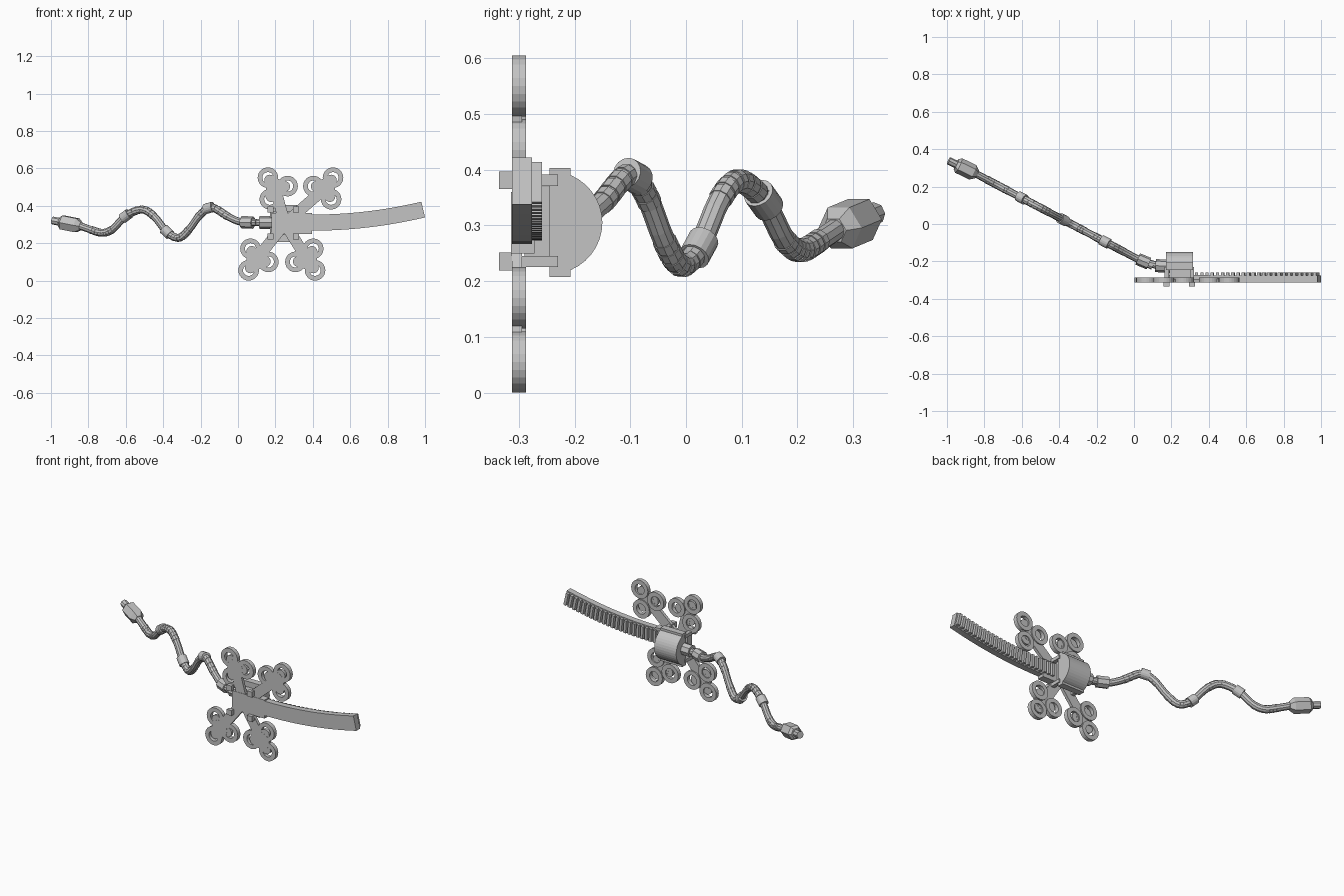
import bpy, math
from mathutils import Vector

cube = bpy.data.objects.get("Cube")
if cube:
    bpy.data.objects.remove(cube, do_unlink=True)

grey = bpy.data.materials.new("light_grey")
grey.use_nodes = True
tone = (0.55, 0.55, 0.55, 1)
grey.diffuse_color = tone
grey.node_tree.nodes["Principled BSDF"].inputs["Base Color"].default_value = tone


def build(name, verts, faces):
    mesh = bpy.data.meshes.new(name)
    mesh.from_pydata(verts, [], faces)
    mesh.materials.append(grey)
    obj = bpy.data.objects.new(name, mesh)
    bpy.context.collection.objects.link(obj)
    return obj


def prism(name, outline, lo, hi, axis="y"):
    """Extrude an (x, z) outline along y, or a (y, z) outline along x."""
    place = (lambda p, d: (p[0], d, p[1])) if axis == "y" else (lambda p, d: (d, p[0], p[1]))
    n = len(outline)
    area = sum(outline[i - 1][0] * outline[i][1] - outline[i][0] * outline[i - 1][1] for i in range(n))
    if (area > 0) == (axis == "x"):
        outline = outline[::-1]
    # outlines now run so that the low end faces away from the high end
    verts = [place(p, lo) for p in outline] + [place(p, hi) for p in outline]
    sides = [(i, i + n, (i + 1) % n + n, (i + 1) % n) for i in range(n)]
    faces = [tuple(range(n)), tuple(range(2 * n - 1, n - 1, -1))] + sides
    obj = build(name, verts, faces)
    obj.data.validate()
    return obj


def box(name, x0, x1, y0, y1, z0, z1):
    return prism(name, [(x0, z0), (x1, z0), (x1, z1), (x0, z1)], y0, y1)


def circle(cx, cz, r, n=24):
    return [(cx + r * math.cos(math.tau * i / n), cz + r * math.sin(math.tau * i / n)) for i in range(n)]


def ring(name, cx, cz, outer, inner, y0, y1, n=24):
    loops = [(outer, y0), (outer, y1), (inner, y1), (inner, y0)]
    verts = [(x, y, z) for r, y in loops for x, z in circle(cx, cz, r, n)]
    faces = []
    for k in range(4):
        for i in range(n):
            j, m = (i + 1) % n, (k + 1) % 4
            faces.append((k * n + i, m * n + i, m * n + j, k * n + j))
    return build(name, verts, faces)


def rod(name, a, b, r0, r1=None, n=10):
    """Tapered rod between two points."""
    a, b = Vector(a), Vector(b)
    r1 = r0 if r1 is None else r1
    rot = (b - a).to_track_quat("Z", "Y")
    verts = []
    for c, r in ((a, r0), (b, r1)):
        verts += [c + rot @ Vector((x, y, 0)) for x, y in circle(0, 0, r, n)]
    faces = [(i, (i + 1) % n, (i + 1) % n + n, i + n) for i in range(n)]
    faces += [tuple(range(n - 1, -1, -1)), tuple(range(n, 2 * n))]
    return build(name, verts, faces)


FRONT, BACK, WEB = -0.312, -0.287, -0.294

# Four arms, each ending in a three-lobed clover
hub = Vector((0.25, 0.305))
clovers = {
    "upper_right": (0.16, 0.55, -1, 1), "upper_left": (0.508, 0.55, 1, 1),
    "lower_right": (0.057, 0.055, -1, -1), "lower_left": (0.412, 0.055, 1, -1),
}
for side, (ox, oz, sx, sz) in clovers.items():
    lobes = [Vector((ox, oz)), Vector((ox - 0.01 * sx, oz - 0.115 * sz)),
             Vector((ox - 0.105 * sx, oz - 0.045 * sz))]
    core = sum(lobes, Vector((0, 0))) / 3
    along = (core - hub).normalized()
    across = Vector((-along.y, along.x)) * 0.03
    prism(side + "_arm", [hub - across, core - across, core + across, hub + across], FRONT, WEB)
    prism(side + "_core", circle(core.x, core.y, 0.05), FRONT, WEB)
    for c in lobes:
        ring(side + "_lobe_ring", c.x, c.y, 0.055, 0.03, FRONT, BACK)
        plug = c + (core - c).normalized() * 0.016
        prism(side + "_lobe_web", circle(plug.x, plug.y, 0.029), FRONT + 0.001, WEB - 0.001)

# Curved toothed strip
def strip_point(x, offset):
    slope = 0.4 * (x - 0.4) if x > 0.4 else 0
    mid = 0.31 + 0.2 * max(x - 0.4, 0) ** 2
    k = math.sqrt(1 + slope * slope)
    return (x - offset * slope / k, mid + offset / k)


xs = [0.3 + 0.69 * i / 18 for i in range(19)]
prism("strip", [strip_point(x, -0.043) for x in xs] + [strip_point(x, 0.043) for x in xs[::-1]],
      FRONT, -0.276)
for i in range(24):
    x = 0.335 + 0.0278 * i
    outline = [strip_point(x + dx, dz) for dx, dz in
               ((-0.008, -0.037), (0.008, -0.037), (0.008, 0.037), (-0.008, 0.037))]
    prism("strip_tooth", outline, -0.277, -0.258)

# Central housing: front plate, spacer, back block and rounded cover
box("front_plate", 0.18, 0.395, FRONT - 0.002, -0.272, 0.25, 0.36)
box("spacer", 0.19, 0.3, -0.29, -0.24, 0.245, 0.37)
box("back_block", 0.17, 0.315, -0.245, -0.207, 0.207, 0.403)
arc = [(-0.245 + 0.095 * math.cos(t), 0.305 + 0.093 * math.sin(t))
       for t in [math.radians(-66 + 132 * i / 14) for i in range(15)]]
prism("rounded_cover", [(-0.215, 0.215)] + arc + [(-0.215, 0.385)], 0.17, 0.315, "x")
for x in (0.175, 0.31):
    for z in (0.235, 0.381):
        box("corner_clip_head", x - 0.016, x + 0.016, -0.335, FRONT, z - 0.016, z + 0.016)
        box("corner_clip_pin", x - 0.011, x + 0.011, FRONT, -0.23, z - 0.01, z + 0.01)

# Wavy cable, smoothly interpolated between its crests
def line_y(x):
    return max(0.0075 - 0.527 * (x + 0.35), -0.225)


keys = [(0.1, 0.31), (0.02, 0.312), (-0.05, 0.34), (-0.137, 0.39), (-0.2, 0.355), (-0.26, 0.275),
        (-0.317, 0.228), (-0.38, 0.26), (-0.45, 0.345), (-0.515, 0.38), (-0.6, 0.345),
        (-0.67, 0.275), (-0.725, 0.255), (-0.79, 0.273), (-0.86, 0.298)]


def spline(p0, p1, p2, p3, t):
    return 0.5 * (2 * p1 + (p2 - p0) * t + (2 * p0 - 5 * p1 + 4 * p2 - p3) * t * t
                  + (3 * p1 - p0 - 3 * p2 + p3) * t ** 3)


pts = [Vector((x, line_y(x), z)) for x, z in keys]
padded = [pts[0]] + pts + [pts[-1]]
path = [spline(*padded[i:i + 4], t / 4) for i in range(len(pts) - 1) for t in range(4)] + [pts[-1]]

curve = bpy.data.curves.new("cable_path", "CURVE")
curve.dimensions = "3D"
curve.bevel_depth = 0.02
curve.bevel_resolution = 3
curve.use_fill_caps = True
poly = curve.splines.new("POLY")
poly.points.add(len(path) - 1)
poly.use_smooth = False
for p, co in zip(poly.points, path):
    p.co = (*co, 1)
curve.materials.append(grey)
cable = bpy.data.objects.new("cable", curve)
bpy.context.collection.objects.link(cable)

# Ribbed sleeve segments on the bends
for a, b in zip(path, path[1:]):
    if abs((a.z + b.z) / 2 - 0.31) > 0.035 and a.x > -0.8:
        d = (b - a) * 0.1
        rod("sleeve_rib", a + d, b - d, 0.0218)

# Collars around the cable
for x, half in ((-0.16, 0.024), (-0.375, 0.024), (-0.605, 0.024)):
    i = min(range(1, len(path) - 1), key=lambda k: abs(path[k].x - x))
    d = (path[i + 1] - path[i - 1]).normalized() * half
    rod("cable_collar", path[i] - d, path[i] + d, 0.028, n=16)

# Coupling between cable and housing
rod("coupling_collar", (0.08, -0.212, 0.31), (0.02, -0.187, 0.312), 0.033, n=8)
rod("coupling_neck", (0.13, -0.223, 0.31), (0.07, -0.207, 0.31), 0.02)
rod("coupling_block", (0.2, -0.228, 0.31), (0.115, -0.222, 0.31), 0.035, n=8)

# Plug at the free end
tail = Vector((-0.84, line_y(-0.84), 0.291))
axis = Vector((-0.11, 0.053, 0.022)).normalized()
rod("plug_shoulder", tail, tail + axis * 0.025, 0.024, 0.043, n=6)
rod("plug_body", tail + axis * 0.025, tail + axis * 0.11, 0.043, n=6)
rod("plug_nose", tail + axis * 0.11, tail + axis * 0.125, 0.043, 0.03, n=6)
rod("plug_tip", tail + axis * 0.12, tail + axis * 0.17, 0.021, n=8)
